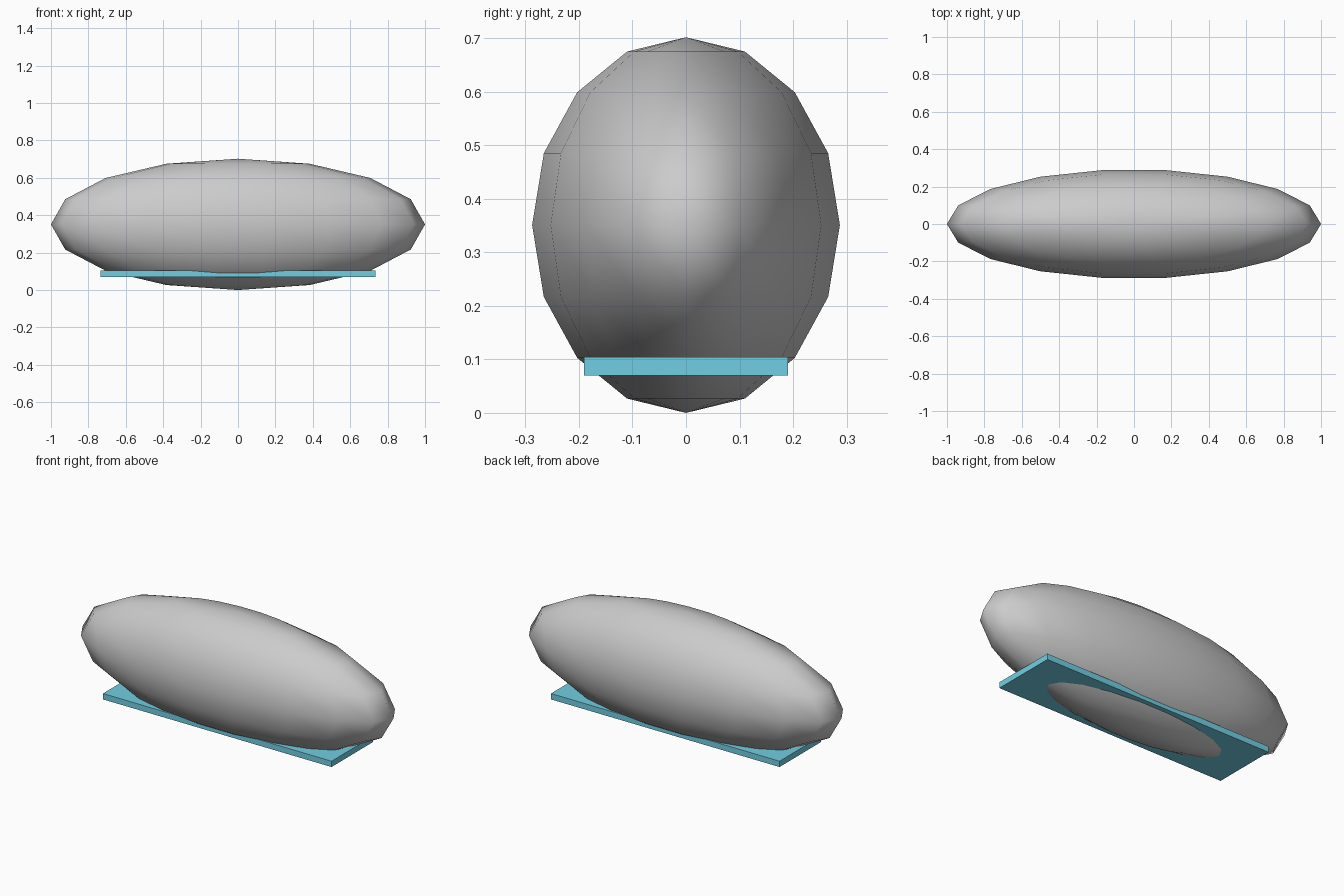
import bpy, bmesh, math
from mathutils import Matrix

if "Cube" in bpy.data.objects:
    bpy.data.objects.remove(bpy.data.objects["Cube"])


def make_object(name, bm, smooth=False):
    mesh = bpy.data.meshes.new(name)
    bm.to_mesh(mesh)
    bm.free()
    for p in mesh.polygons:
        p.use_smooth = smooth
    obj = bpy.data.objects.new(name, mesh)
    bpy.context.collection.objects.link(obj)
    return obj


# Ellipsoid body: 18-sided low-poly sphere, vertices turned onto the x axis
RX, RY, RZ = 1.0, 0.292, 0.351
bm = bmesh.new()
bmesh.ops.create_uvsphere(bm, u_segments=18, v_segments=8, radius=1.0)
bm.transform(Matrix.Translation((0, 0, RZ))
             @ Matrix.Diagonal((RX, RY, RZ, 1))
             @ Matrix.Rotation(math.radians(90), 4, 'Z'))
body = make_object("body", bm, smooth=True)

# Flat plate that the underside of the body pokes through
bm = bmesh.new()
bmesh.ops.create_cube(bm, size=1.0)
bm.transform(Matrix.Translation((0, 0, 0.087))
             @ Matrix.Diagonal((1.47, 0.381, 0.034, 1)))
plate = make_object("base_plate", bm)

# Light blue plate colour
mat = bpy.data.materials.new("light_blue")
mat.diffuse_color = (0.17, 0.62, 0.76, 1)
mat.use_nodes = True
mat.node_tree.nodes["Principled BSDF"].inputs["Base Color"].default_value = mat.diffuse_color
plate.data.materials.append(mat)
